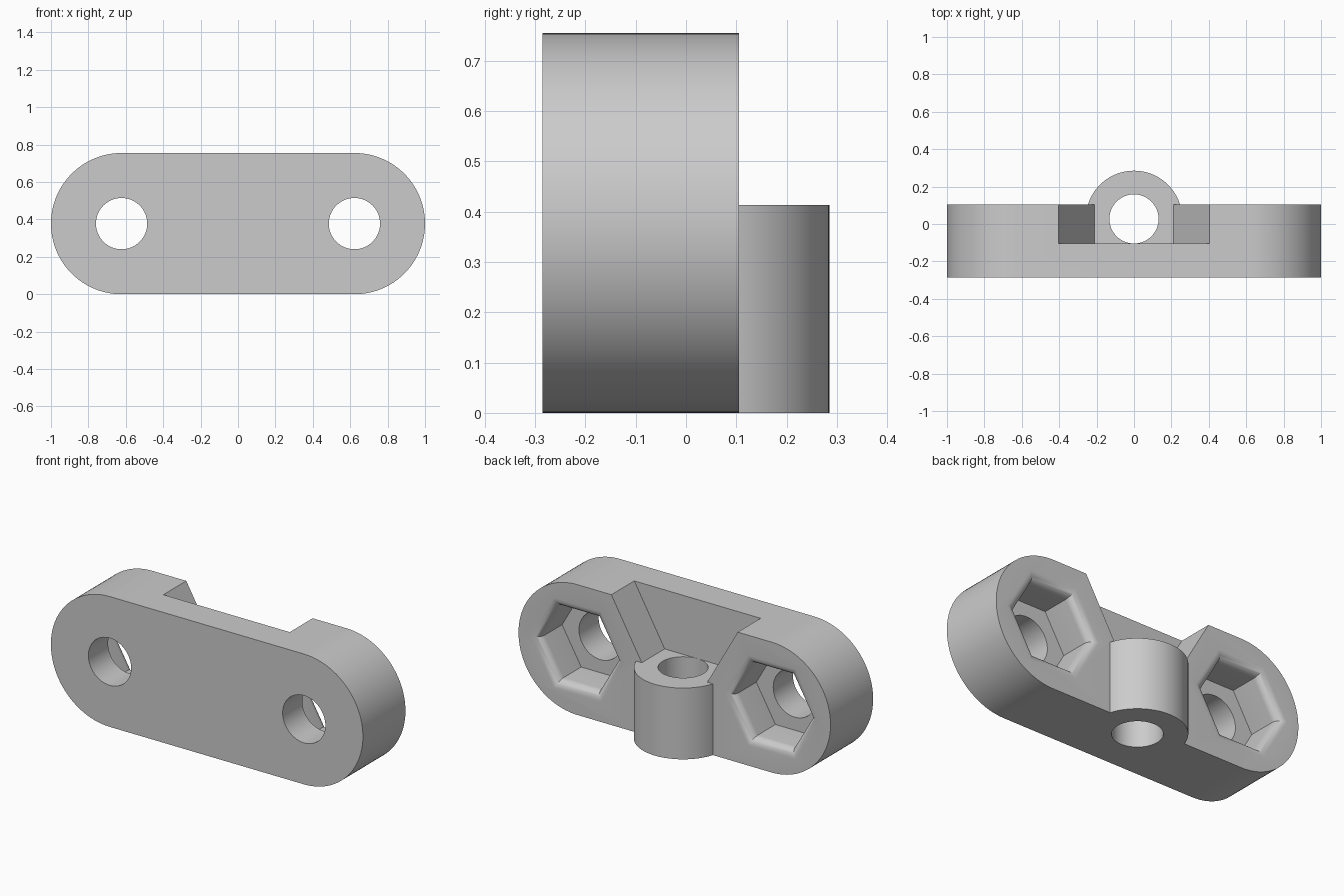
import bpy, bmesh, math
from mathutils import Vector

if "Cube" in bpy.data.objects:
    bpy.data.objects.remove(bpy.data.objects["Cube"])

grey = bpy.data.materials.new("light_grey")
grey.diffuse_color = (0.6, 0.6, 0.6, 1)
grey.use_nodes = True
grey.node_tree.nodes["Principled BSDF"].inputs["Base Color"].default_value = grey.diffuse_color

Z_MID, R_END, X_END = 0.3775, 0.3775, 0.6225   # rounded ends of the bar
Y_FRONT, Y_BACK, Y_FLOOR = -0.285, 0.105, -0.105
BOSS_Y, BOSS_TOP = 0.027, 0.413


def loft(name, rings):
    """Closed solid through a series of rings with equal point counts."""
    bm = bmesh.new()
    loops = [[bm.verts.new(p) for p in ring] for ring in rings]
    for a, b in zip(loops, loops[1:]):
        for i in range(len(a)):
            j = (i + 1) % len(a)
            bm.faces.new((a[i], a[j], b[j], b[i]))
    bm.faces.new(loops[0][::-1])
    bm.faces.new(loops[-1])
    bmesh.ops.recalc_face_normals(bm, faces=bm.faces[:])
    mesh = bpy.data.meshes.new(name)
    bm.to_mesh(mesh)
    bm.free()
    mesh.materials.append(grey)
    obj = bpy.data.objects.new(name, mesh)
    bpy.context.collection.objects.link(obj)
    return obj


def circle(cx, cy, r, n, start=0.0, sweep=math.tau, closed=True):
    steps = n if closed else n - 1
    return [(cx + r * math.cos(start + sweep * i / steps),
             cy + r * math.sin(start + sweep * i / steps)) for i in range(n)]


def along_y(pts, *ys):
    return [[Vector((x, y, z)) for x, z in pts] for y in ys]


def along_z(pts, *zs):
    return [[Vector((x, y, z)) for x, y in pts] for z in zs]


def combine(target, other, operation):
    bpy.context.view_layer.objects.active = target
    mod = target.modifiers.new(operation.lower(), 'BOOLEAN')
    mod.object, mod.operation, mod.solver = other, operation, 'EXACT'
    bpy.ops.object.modifier_apply(modifier=mod.name)
    bpy.data.objects.remove(other)


# Bar with round ends
outline = (circle(X_END, Z_MID, R_END, 49, -math.pi / 2, math.pi, False)
           + circle(-X_END, Z_MID, R_END, 49, math.pi / 2, math.pi, False))
bracket = loft("mounting_bracket", along_y(outline, Y_FRONT, Y_BACK))

# Upright boss on the back
boss = loft("boss", along_z(circle(0, BOSS_Y, 0.258, 96), 0, BOSS_TOP))
combine(bracket, boss, 'UNION')

# Sloped notch above the boss
slope = 0.195 / 0.342
top = 0.9
w = 0.21 + slope * (top - BOSS_TOP)
notch = loft("notch_cutter", along_y(
    [(-0.21, BOSS_TOP), (0.21, BOSS_TOP), (w, top), (-w, top)], Y_FLOOR, 0.6))
combine(bracket, notch, 'DIFFERENCE')

# Vertical bolt hole
combine(bracket, loft("boss_hole_cutter", along_z(
    circle(0, BOSS_Y, 0.1315, 64), -0.2, 0.9)), 'DIFFERENCE')

# Bolt holes and hexagonal nut pockets with rounded rims
APOTHEM, RIM = 0.2125, 0.05
for side in (-1, 1):
    cx = side * X_END
    combine(bracket, loft("bolt_hole_cutter", along_y(
        circle(cx, Z_MID, 0.137, 64), -0.6, 0.6)), 'DIFFERENCE')
    steps = [(Y_FLOOR, APOTHEM)]
    for i in range(9):
        t = math.pi / 2 * i / 8
        steps.append((Y_BACK - RIM + RIM * math.sin(t),
                      APOTHEM + RIM * (1 - math.cos(t))))
    steps.append((Y_BACK + 0.1, APOTHEM + RIM))
    rings = [along_y(circle(cx, Z_MID, a / math.cos(math.pi / 6), 6), y)[0]
             for y, a in steps]
    combine(bracket, loft("nut_pocket_cutter", rings), 'DIFFERENCE')

# Smooth curved walls, crisp edges
bpy.ops.object.select_all(action='DESELECT')
bracket.select_set(True)
bpy.context.view_layer.objects.active = bracket
bpy.ops.object.shade_smooth_by_angle(angle=math.radians(30))
